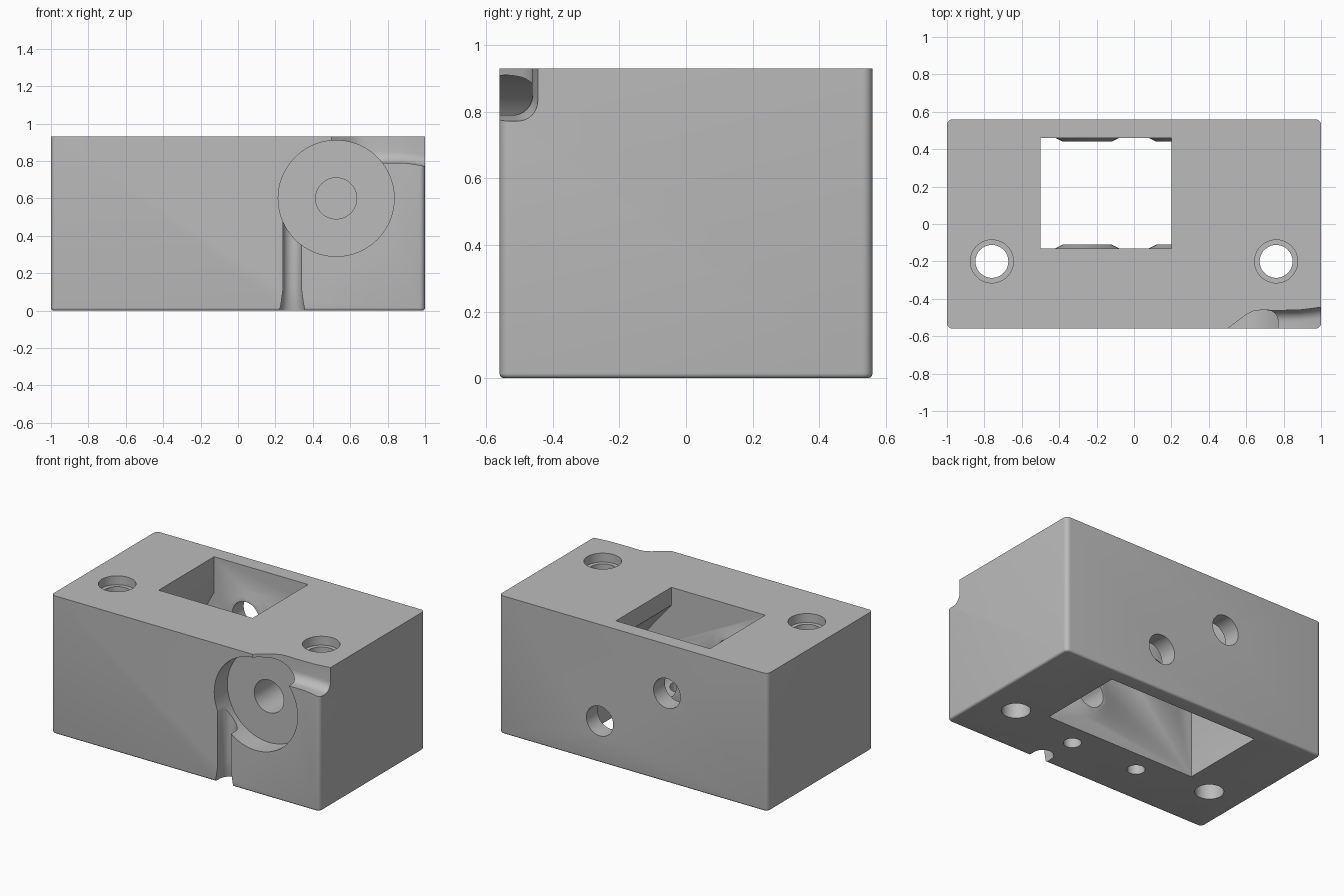
import bpy, bmesh, math
from mathutils import Matrix, Vector

default = bpy.data.objects.get("Cube")
if default:
    bpy.data.objects.remove(default, do_unlink=True)

W, D, H = 1.0, 0.56, 0.93          # half width, half depth, height

grey = bpy.data.materials.new("plain_grey")
grey.use_nodes = True
grey.diffuse_color = (0.5, 0.5, 0.5, 1)
grey.node_tree.nodes["Principled BSDF"].inputs["Base Color"].default_value = (0.5, 0.5, 0.5, 1)


def to_object(name, bm):
    bmesh.ops.recalc_face_normals(bm, faces=bm.faces)
    mesh = bpy.data.meshes.new(name)
    bm.to_mesh(mesh)
    bm.free()
    mesh.materials.append(grey)
    ob = bpy.data.objects.new(name, mesh)
    bpy.context.collection.objects.link(ob)
    return ob


def loft(name, rings):
    """Closed solid through a list of equal-length point rings."""
    bm = bmesh.new()
    loops = [[bm.verts.new(p) for p in ring] for ring in rings]
    for a, b in zip(loops, loops[1:]):
        for i in range(len(a)):
            j = (i + 1) % len(a)
            bm.faces.new((a[i], a[j], b[j], b[i]))
    bm.faces.new(loops[0])
    bm.faces.new(loops[-1])
    return to_object(name, bm)


def rod(name, start, end, r1, r2=None, sides=48):
    """Cylinder or cone from start to end."""
    start, end = Vector(start), Vector(end)
    axis = end - start
    turn = axis.to_track_quat('Z', 'Y').to_matrix().to_4x4()
    bm = bmesh.new()
    bmesh.ops.create_cone(bm, cap_ends=True, segments=sides, radius1=r1,
                          radius2=r1 if r2 is None else r2, depth=axis.length,
                          matrix=Matrix.Translation((start + end) / 2) @ turn)
    return to_object(name, bm)


def combine(body, tool, operation='DIFFERENCE'):
    mod = body.modifiers.new(tool.name, 'BOOLEAN')
    mod.operation, mod.solver, mod.object = operation, 'EXACT', tool
    bpy.context.view_layer.objects.active = body
    bpy.ops.object.modifier_apply(modifier=mod.name)
    bpy.data.objects.remove(tool, do_unlink=True)


# Block with rounded upright edges and a finely rounded underside
bm = bmesh.new()
bmesh.ops.create_cube(bm, size=1, matrix=Matrix.Translation((0, 0, H / 2))
                      @ Matrix.Diagonal((2 * W, 2 * D, H, 1)))
upright = [e for e in bm.edges if abs(e.verts[0].co.z - e.verts[1].co.z) > 0.5]
bmesh.ops.bevel(bm, geom=upright, offset=0.03, segments=6, profile=0.5, affect='EDGES')
under = [e for e in bm.edges if all(v.co.z < 0.001 for v in e.verts)]
bmesh.ops.bevel(bm, geom=under, offset=0.015, segments=4, profile=0.5, affect='EDGES')
block = to_object("housing_block", bm)

# Central pocket, wider below with a sloping ceiling
outline = [(-0.56, -0.1), (0.56, -0.1), (0.56, 0.38), (0.2, 0.81),
           (0.2, 1.1), (-0.5, 1.1), (-0.5, 0.69), (-0.56, 0.58)]
combine(block, loft("pocket", [[(x, y, z) for x, z in outline] for y in (-0.13, 0.46)]))

# Shaft seats: raised bosses on both pocket walls, bores and locking holes
for x, z in ((-0.25, 0.6), (0.25, 0.28)):
    for wall, inward in ((0.46, -1), (-0.13, 1)):
        combine(block, rod("boss", (x, wall - 0.03 * inward, z),
                           (x, wall + 0.02 * inward, z), 0.23, 0.13), 'UNION')
    combine(block, rod("shaft_bore", (x, 0.7, z), (x, -0.38, z), 0.1))
    combine(block, rod("locking_hole", (x, -0.28, -0.1), (x, -0.28, z), 0.055, sides=32))

# Mounting holes with shallow counterbores
for x in (-0.76, 0.76):
    combine(block, rod("mounting_hole", (x, -0.2, -0.1), (x, -0.2, 1.1), 0.088))
    combine(block, rod("counterbore", (x, -0.2, H - 0.06), (x, -0.2, 1.1), 0.115))

# Round front recess and its centre hole
combine(block, rod("front_recess", (0.525, -0.7, 0.6), (0.525, -0.42, 0.6), 0.31, sides=96))
combine(block, rod("centre_hole", (0.525, -0.5, 0.6), (0.525, -0.16, 0.6), 0.11))


# Rounded channel from the recess to the right end, flaring at the mouth
def channel_ring(x, back, floor, r=0.06):
    arc = [(x, back - r + r * math.sin(a), floor + r - r * math.cos(a))
           for a in (math.pi / 2 * i / 8 for i in range(9))]
    return [(x, -0.75, 1.1), (x, -0.75, floor)] + arc + [(x, back, 1.1)]


path = [(0.46, -0.59, 0.79), (0.5, -0.56, 0.79), (0.6, -0.485, 0.79), (0.64, -0.465, 0.79),
        (0.68, -0.46, 0.79), (0.76, -0.462, 0.79), (0.88, -0.46, 0.79),
        (0.94, -0.453, 0.783), (1.0, -0.445, 0.772), (1.05, -0.436, 0.76)]
combine(block, loft("side_channel", [channel_ring(*p) for p in path]))


# Upright groove below the recess, flaring at the underside
def groove_ring(z, r):
    arc = [(0.29 + r * math.cos(a), -0.51 + r * math.sin(a), z)
           for a in (math.pi * i / 16 for i in range(17))]
    return [(0.29 + r, -0.7, z)] + arc + [(0.29 - r, -0.7, z)]


combine(block, loft("lower_groove", [groove_ring(z, r) for z, r in
                                     ((-0.03, 0.073), (0, 0.067), (0.05, 0.058),
                                      (0.11, 0.05), (0.48, 0.05))]))

# Smooth shading with crisp edges
bpy.ops.object.select_all(action='DESELECT')
block.select_set(True)
bpy.context.view_layer.objects.active = block
bpy.ops.object.shade_smooth_by_angle(angle=math.radians(30))
